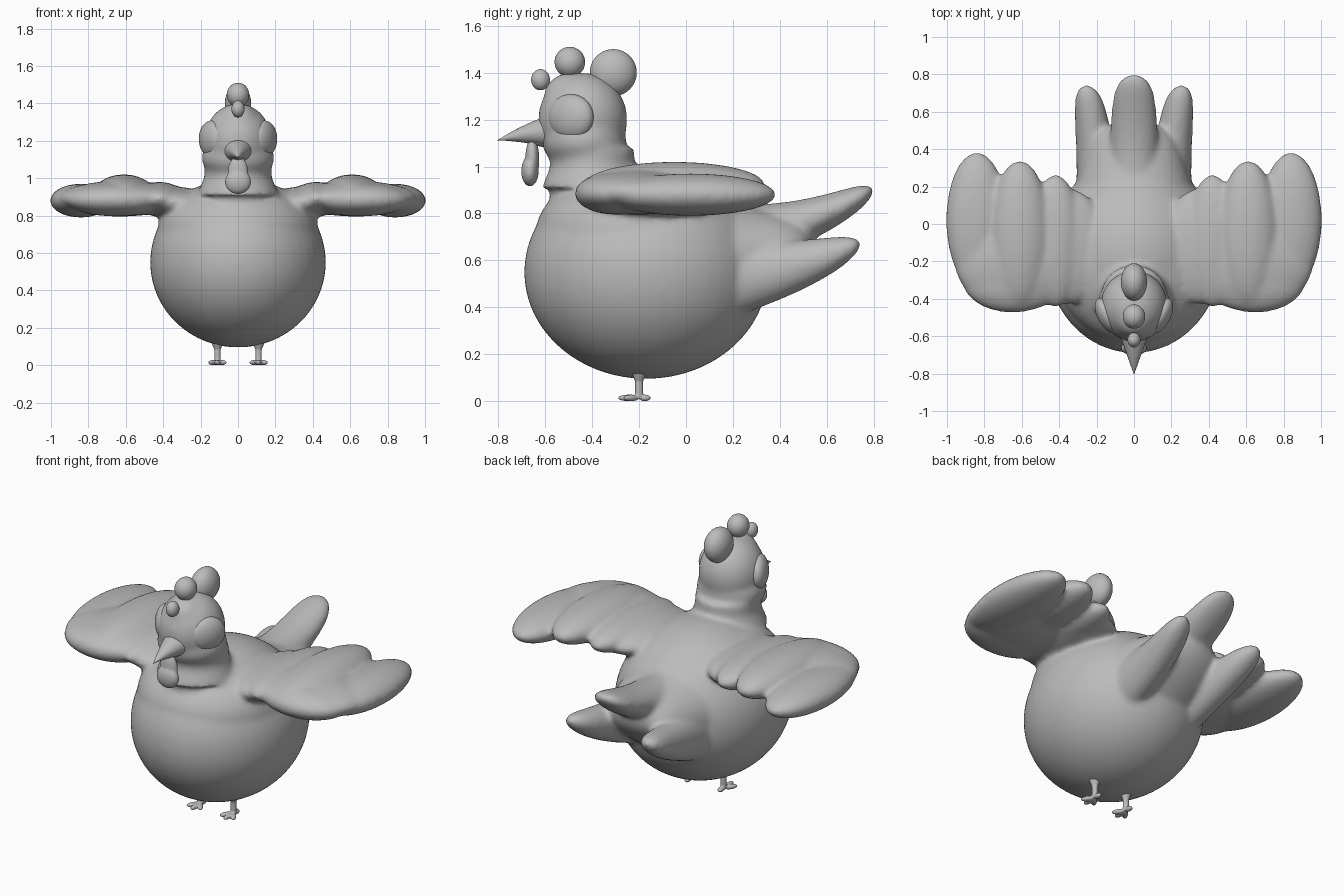
import bpy, bmesh, math
from mathutils import Matrix, Euler, Vector

if "Cube" in bpy.data.objects:
    bpy.data.objects.remove(bpy.data.objects["Cube"])

GREY = (0.5, 0.5, 0.5, 1)
plain_grey = bpy.data.materials.new("plain grey")
plain_grey.use_nodes = True
plain_grey.diffuse_color = GREY
shader = plain_grey.node_tree.nodes["Principled BSDF"]
shader.inputs["Base Color"].default_value = GREY


def finish(name, bm):
    """Turn a bmesh into a smooth, coloured object."""
    mesh = bpy.data.meshes.new(name)
    bm.to_mesh(mesh)
    bm.free()
    obj = bpy.data.objects.new(name, mesh)
    bpy.context.collection.objects.link(obj)
    mesh.materials.append(plain_grey)
    mesh.polygons.foreach_set("use_smooth", [True] * len(mesh.polygons))
    return obj


def fuse(obj, voxel, iterations):
    """Melt overlapping masses into one soft skin."""
    remesh = obj.modifiers.new("fuse", 'REMESH')
    remesh.mode = 'VOXEL'
    remesh.voxel_size = voxel
    remesh.use_smooth_shade = True
    soften = obj.modifiers.new("soften", 'SMOOTH')
    soften.factor = 0.5
    soften.iterations = iterations


def ball(bm, centre, radii, turn=0):
    """Ellipsoid, turned about the vertical."""
    matrix = Matrix.LocRotScale(Vector(centre), Euler((0, 0, turn)), Vector(radii))
    bmesh.ops.create_uvsphere(bm, u_segments=48, v_segments=32, radius=1, matrix=matrix)


def post(bm, centre, bottom_radius, top_radius, height):
    """Upright tapered cylinder."""
    bmesh.ops.create_cone(bm, cap_ends=True, segments=32, radius1=bottom_radius,
                          radius2=top_radius, depth=height,
                          matrix=Matrix.Translation(centre))


def plume(bm, start, end, root_size, tip_size, sides=32, steps=24):
    """Tapered shape along y with a round tip, curving towards its end."""
    start, end = Vector(start), Vector(end)
    root, tip = Vector(root_size), Vector(tip_size)
    rings, faces = [], []
    for step in range(steps):
        t = math.sin(math.pi / 2 * step / steps)
        centre = start.lerp(end, t * t)
        centre.y = start.y + (end.y - start.y) * t
        size = root.lerp(tip, t) * math.sqrt(1 - t ** 12)
        angles = [math.tau * side / sides for side in range(sides)]
        rings.append([bm.verts.new(centre + Vector((size.x * math.cos(a), 0,
                                                    size.y * math.sin(a))))
                      for a in angles])
    for ring, following in zip(rings, rings[1:]):
        for i in range(sides):
            faces.append(bm.faces.new((ring[i - 1], ring[i],
                                       following[i], following[i - 1])))
    faces += [bm.faces.new(rings[0]), bm.faces.new(rings[-1])]
    bmesh.ops.recalc_face_normals(bm, faces=faces)


# Belly, breast and rump
bm = bmesh.new()
ball(bm, (0, -0.17, 0.55), (0.47, 0.52, 0.455))
ball(bm, (0, -0.2, 0.72), (0.43, 0.44, 0.27))
plume(bm, (0, -0.1, 0.58), (0, 0.55, 0.68), (0.41, 0.39), (0.2, 0.1))

# Neck, jaw, head and brow
post(bm, (0, -0.395, 0.97), 0.22, 0.17, 0.12)
post(bm, (0, -0.4, 0.9), 0.18, 0.18, 0.36)
ball(bm, (0, -0.435, 1.11), (0.195, 0.18, 0.13))
ball(bm, (0, -0.44, 1.2), (0.18, 0.19, 0.2))
ball(bm, (0, -0.49, 1.3), (0.11, 0.115, 0.1))

# Middle tail feather
plume(bm, (0, 0.1, 0.7), (0, 0.8, 0.9), (0.15, 0.15), (0.11, 0.055))

for side in (1, -1):
    # Outer tail feather
    plume(bm, (side * 0.19, 0, 0.51), (side * 0.255, 0.745, 0.67), (0.125, 0.2), (0.08, 0.06))
    # Wing: shoulder, leading edge and three feathers
    ball(bm, (side * 0.35, -0.12, 0.87), (0.2, 0.31, 0.085))
    ball(bm, (side * 0.63, -0.2, 0.89), (0.33, 0.27, 0.095))
    ball(bm, (side * 0.65, -0.3, 0.885), (0.27, 0.175, 0.09))
    ball(bm, (side * 0.42, -0.09, 0.89), (0.14, 0.355, 0.09))
    ball(bm, (side * 0.61, -0.05, 0.92), (0.16, 0.39, 0.1))
    ball(bm, (side * 0.84, 0.02, 0.88), (0.165, 0.365, 0.09))
body = finish("body", bm)
fuse(body, 0.013, 16)

# Comb
bm = bmesh.new()
ball(bm, (0, -0.62, 1.37), (0.035, 0.04, 0.045))
ball(bm, (0, -0.495, 1.445), (0.06, 0.065, 0.065))
ball(bm, (0, -0.31, 1.4), (0.07, 0.1, 0.1))
finish("comb", bm)

# Beak
bm = bmesh.new()
plume(bm, (0, -0.55, 1.15), (0, -0.81, 1.11), (0.09, 0.08), (0, 0))
plume(bm, (0, -0.55, 1.11), (0, -0.69, 1.11), (0.06, 0.04), (0.02, 0.01))
finish("beak", bm)

# Wattle
bm = bmesh.new()
ball(bm, (0, -0.665, 0.98), (0.07, 0.037, 0.065))
ball(bm, (0, -0.655, 1.03), (0.055, 0.03, 0.09))
wattle = finish("wattle", bm)
fuse(wattle, 0.006, 8)

for side, label in ((1, "left"), (-1, "right")):
    # Eye, turned a little to the front
    bm = bmesh.new()
    ball(bm, (side * 0.14, -0.49, 1.21), (0.055, 0.105, 0.098), turn=-side * 0.5)
    finish(label + "_eye", bm)

    # Leg with a flared top, and foot with three toes in front and one behind
    bm = bmesh.new()
    x, y = side * 0.11, -0.2
    post(bm, (x, y, 0.06), 0.017, 0.017, 0.1)
    post(bm, (x, y, 0.12), 0.015, 0.05, 0.08)
    for turn, reach in ((-0.6, 0.04), (0, 0.045), (0.6, 0.04), (math.pi, 0.025)):
        centre = (x + reach * math.sin(turn), y - reach * math.cos(turn), 0.014)
        ball(bm, centre, (0.016, reach, 0.014), turn)
    leg = finish(label + "_leg", bm)
    fuse(leg, 0.004, 4)
